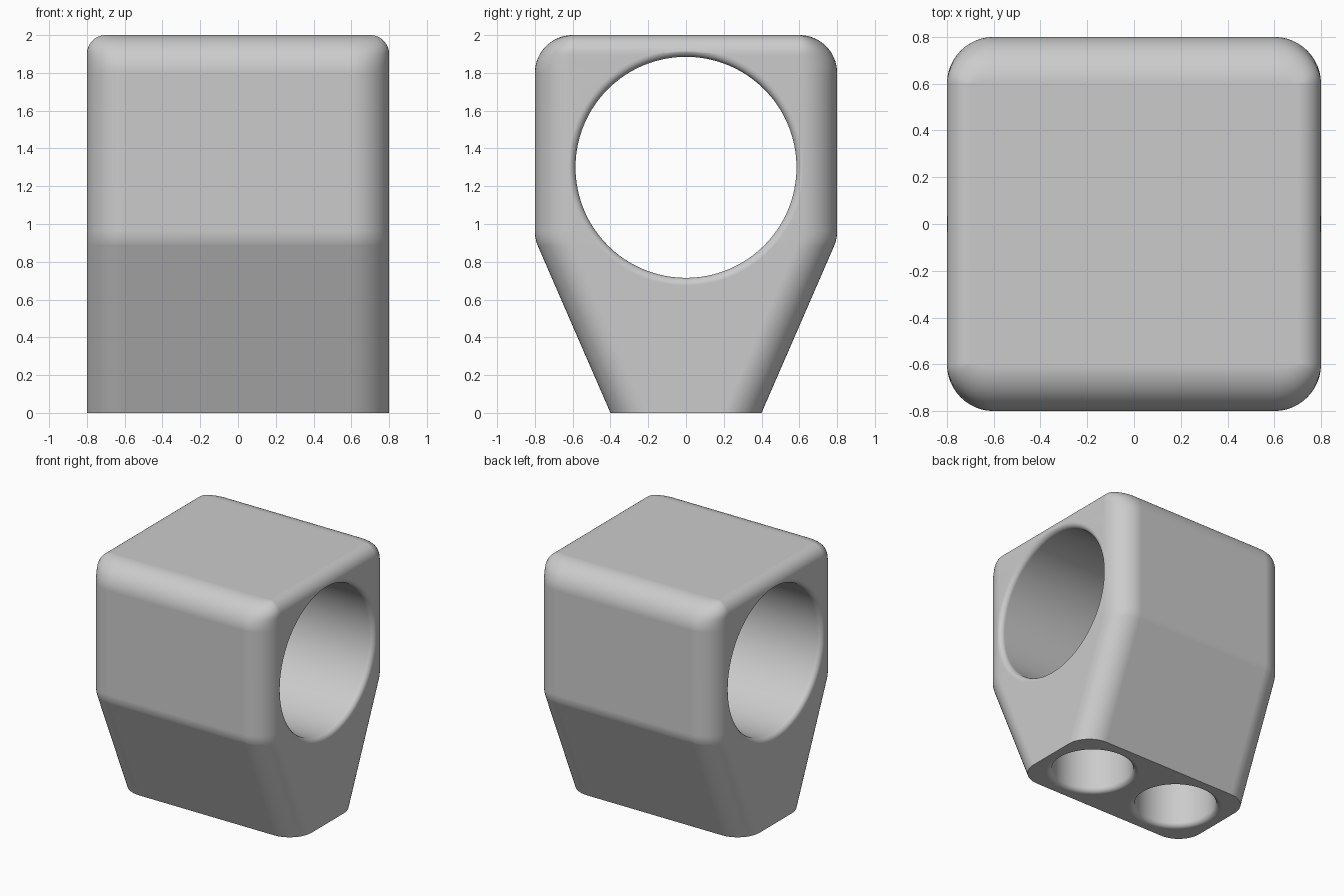
import bpy
import bmesh
from math import sin, cos, pi, atan, sqrt
from mathutils import Matrix

cube = bpy.data.objects.get("Cube")
if cube:
    bpy.data.objects.remove(cube, do_unlink=True)

HALF = 0.8          # half width and half depth of the block
R = 0.2             # main corner radius
R_SIDE = 0.1        # radius of the top side edges
FOOT = 0.4          # half depth at the base
RIM = 0.04          # rounding of the hole rims
HOLE_R, HOLE_Z = 0.585, 1.3

grey = bpy.data.materials.new("plain grey")
grey.use_nodes = True
colour = (0.6, 0.6, 0.6, 1)
grey.diffuse_color = colour
grey.node_tree.nodes["Principled BSDF"].inputs["Base Color"].default_value = colour


def make_object(name, bm):
    bmesh.ops.recalc_face_normals(bm, faces=bm.faces)
    mesh = bpy.data.meshes.new(name)
    bm.to_mesh(mesh)
    bm.free()
    mesh.materials.append(grey)
    obj = bpy.data.objects.new(name, mesh)
    bpy.context.collection.objects.link(obj)
    return obj


def loft(bm, rings):
    """Skin a stack of closed rings and cap both ends."""
    loops = [[bm.verts.new(p) for p in ring] for ring in rings]
    for a, b in zip(loops, loops[1:]):
        n = len(a)
        for i in range(n):
            j = (i + 1) % n
            bm.faces.new((a[i], a[j], b[j], b[i]))
    bm.faces.new(loops[0][::-1])
    bm.faces.new(loops[-1])


def rounded_ring(hx, hy, rx, ry, z, steps=12):
    """Rectangle with elliptical corners at height z."""
    pts = []
    for q, (sx, sy) in enumerate(((1, 1), (-1, 1), (-1, -1), (1, -1))):
        for i in range(steps + 1):
            t = (q + i / steps) * pi / 2
            pts.append((sx * (hx - rx) + rx * cos(t),
                        sy * (hy - ry) + ry * sin(t), z))
    return pts


def lathe_cutter(name, profile, matrix, segments=128):
    """Solid turned about z from (radius, height) pairs."""
    bm = bmesh.new()
    loft(bm, [[(r * cos(2 * pi * i / segments), r * sin(2 * pi * i / segments), h)
               for i in range(segments)] for r, h in profile])
    bm.transform(matrix)
    obj = make_object(name, bm)
    obj.hide_render = True
    return obj


def flare(radius, face, steps=8):
    """Rounded rim opening out towards height 'face', then running past it."""
    arc = [(radius + RIM * (1 - cos(i / steps * pi / 2)),
            face - RIM + RIM * sin(i / steps * pi / 2)) for i in range(steps + 1)]
    return arc + [(radius + RIM, face + 0.1)]


# Body: tapered foot, soft bend, upright block, rounded top
slope = atan(HALF - FOOT)
bend_z = 1 - R * (1 - cos(slope)) / sin(slope)
rings = [rounded_ring(HALF, FOOT, R, R, 0)]
for i in range(9):
    t = slope * (1 - i / 8)
    rings.append(rounded_ring(HALF, HALF - R + R * cos(t), R, R, bend_z - R * sin(t)))
STEPS = 20
for i in range(STEPS + 1):
    t = i / STEPS * pi / 2
    z = 2 - R + R * sin(t)
    inset_y = R * (1 - cos(t))
    up = max(0, z - (2 - R_SIDE))
    inset_x = R_SIDE - sqrt(max(0, R_SIDE ** 2 - up ** 2))
    rings.append(rounded_ring(HALF - inset_x, HALF - inset_y, R - inset_x,
                              max(R - inset_y, 0.0005), z))
bm = bmesh.new()
loft(bm, rings)
body = make_object("body", bm)

# Large hole running from side to side
half_profile = flare(HOLE_R, HALF)
profile = [(r, -h) for r, h in reversed(half_profile)] + half_profile
cutters = [lathe_cutter("side_hole_cutter", profile,
                        Matrix.Translation((0, 0, HOLE_Z)) @ Matrix.Rotation(pi / 2, 4, "Y"))]

# Two blind sockets in the base
for side, x in (("left", 0.4), ("right", -0.4)):
    socket = [(0.3, -0.5)] + flare(0.3, 0)
    cutters.append(lathe_cutter(side + "_socket_cutter", socket,
                                Matrix.Translation((x, 0, 0)) @ Matrix.Rotation(pi, 4, "X")))

# Cut the holes and remove the cutters
bpy.ops.object.select_all(action="DESELECT")
bpy.context.view_layer.objects.active = body
body.select_set(True)
for cutter in cutters:
    mod = body.modifiers.new("cut", "BOOLEAN")
    mod.operation = "DIFFERENCE"
    mod.solver = "EXACT"
    mod.object = cutter
    bpy.ops.object.modifier_apply(modifier=mod.name)
    bpy.data.objects.remove(cutter, do_unlink=True)

# Smooth roundings, flat large faces
bpy.ops.object.shade_smooth_by_angle(angle=pi / 6)
weighted = body.modifiers.new("weighted normals", "WEIGHTED_NORMAL")
weighted.keep_sharp = True
